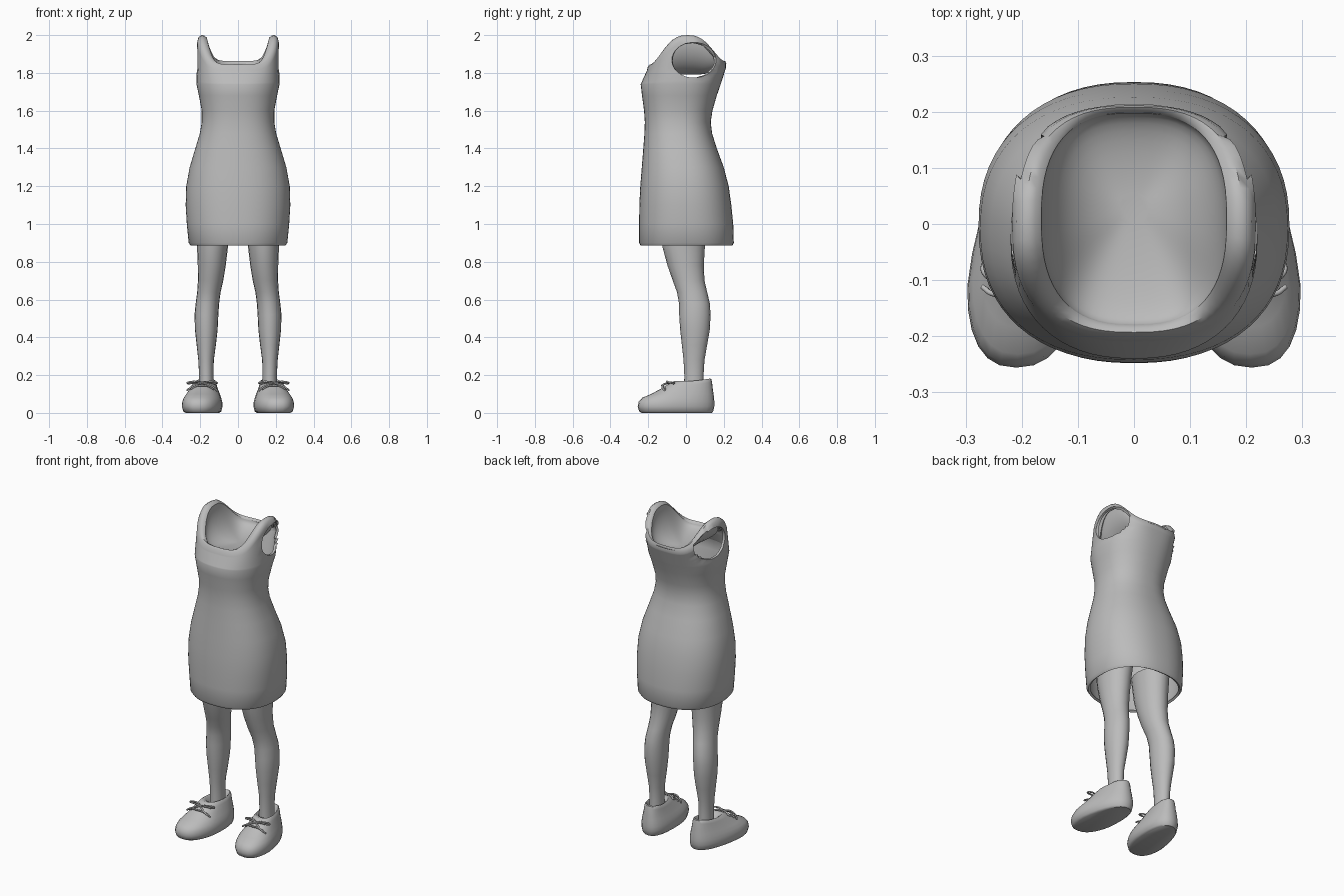
import bpy, bmesh, math

if "Cube" in bpy.data.objects:
    bpy.data.objects.remove(bpy.data.objects["Cube"])

grey = bpy.data.materials.new("plain_grey")
grey.diffuse_color = (0.5, 0.5, 0.5, 1)
grey.use_nodes = True
grey.node_tree.nodes["Principled BSDF"].inputs["Base Color"].default_value = grey.diffuse_color
N = 64


def oval(hx, yf, yb, z, cx=0.0, n=2.3, count=N):
    """Closed superellipse ring, counter-clockwise seen from above."""
    pts = []
    for i in range(count):
        a = 2 * math.pi * i / count
        c, s = math.cos(a), math.sin(a)
        x = hx * math.copysign(abs(c) ** (2 / n), c)
        y = (yf + yb) / 2 + (yb - yf) / 2 * math.copysign(abs(s) ** (2 / n), s)
        pts.append((cx + x, y, z))
    return pts


def loft(bm, rings, cap_start=False, cap_end=False):
    rows = [[bm.verts.new(p) for p in r] for r in rings]
    n = len(rows[0])
    for a, b in zip(rows, rows[1:]):
        for j in range(n):
            k = (j + 1) % n
            bm.faces.new((a[j], a[k], b[k], b[j]))
    if cap_start:
        bm.faces.new(rows[0][::-1])
    if cap_end:
        bm.faces.new(rows[-1])
    return rows


def finish(bm, name, mirror=False, thickness=0, angle=40):
    me = bpy.data.meshes.new(name)
    bm.to_mesh(me)
    bm.free()
    ob = bpy.data.objects.new(name, me)
    bpy.context.collection.objects.link(ob)
    me.materials.append(grey)
    if thickness:
        m = ob.modifiers.new("cloth", 'SOLIDIFY')
        m.thickness, m.offset = thickness, -1
    if mirror:
        ob.modifiers.new("mirror", 'MIRROR')
    bpy.ops.object.select_all(action='DESELECT')
    ob.select_set(True)
    bpy.context.view_layer.objects.active = ob
    bpy.ops.object.convert(target='MESH')
    bpy.ops.object.shade_smooth_by_angle(angle=math.radians(angle))
    return ob


# Dress: height, half width, front y, back y
BODY = [(0.885, 0.250, -0.240, 0.245), (0.90, 0.261, -0.248, 0.253),
        (1.00, 0.271, -0.248, 0.250), (1.10, 0.277, -0.247, 0.240),
        (1.20, 0.274, -0.242, 0.226), (1.30, 0.256, -0.234, 0.200),
        (1.40, 0.226, -0.226, 0.163), (1.48, 0.202, -0.220, 0.138),
        (1.54, 0.192, -0.218, 0.131), (1.60, 0.192, -0.222, 0.140),
        (1.68, 0.207, -0.233, 0.163), (1.74, 0.220, -0.240, 0.184)]


def neck_ring(hx, yf, yb, dz):
    """Neckline loop: low at front and back, high over the shoulders."""
    out = []
    for x, y, _ in oval(hx, yf, yb, 0, n=2.6):
        low = 1.83 if y < 0.02 else 1.848
        out.append((x, y, low + (1.986 - low) * abs(x / hx) ** 5 + dz))
    return out


rings = [oval(h, f, b, z) for z, h, f, b in BODY]
base, shoulder = rings[-1], neck_ring(0.217, -0.208, 0.212, -0.02)
STEPS = 12
for k in range(1, STEPS + 1):
    t = k / STEPS
    rings.append([tuple(p + (q - p) * t for p, q in zip(u, v))
                  for u, v in zip(base, shoulder)])
rings.append(neck_ring(0.209, -0.202, 0.211, 0.004))
rings.append(neck_ring(0.192, -0.193, 0.208, 0.014))
rings.append(neck_ring(0.176, -0.185, 0.203, 0.010))
rim = neck_ring(0.165, -0.180, 0.198, 0.0)
rings.append(rim)

bm = bmesh.new()
rows = loft(bm, rings)
# Armholes: remove the faces inside an oval and fit the edge to it
AY, AZ, RY, RZ = 0.042, 1.868, 0.117, 0.094
crest = {v for r in rows[len(BODY) + STEPS:] for v in r}


def arm_dist(co):
    return math.hypot((co.y - AY) / RY, (co.z - AZ) / RZ)


holes = [f for f in bm.faces
         if abs(f.calc_center_median().x) > 0.12
         and arm_dist(f.calc_center_median()) < 1
         and not all(v in crest for v in f.verts)]
edge_verts = {v for f in holes for v in f.verts}
bmesh.ops.delete(bm, geom=holes, context='FACES')
for v in edge_verts:
    if v.is_valid:
        d = arm_dist(v.co)
        v.co.y = AY + (v.co.y - AY) / d
        v.co.z = AZ + (v.co.z - AZ) / d
finish(bm, "dress", thickness=0.014, angle=50)

# Bowl-shaped lining below the neckline
bm = bmesh.new()
bowl = []
for k in range(0, 10):
    phi = math.pi / 2 * (1 - k / 10)
    r, h = math.sin(phi), 1 - math.cos(phi)
    bowl.append([(x * r, 0.03 + (y - 0.03) * r, 1.79 + (z - 1.79) * h) for x, y, z in rim])
loft(bm, bowl, cap_end=True)
finish(bm, "neck_lining", angle=60)

# Legs: height, centre x, half width, front y, back y
LEG = [(0.12, 0.168, 0.040, -0.010, 0.095), (0.20, 0.168, 0.038, -0.009, 0.093),
       (0.28, 0.169, 0.041, -0.013, 0.098), (0.36, 0.168, 0.051, -0.022, 0.112),
       (0.44, 0.168, 0.060, -0.031, 0.126), (0.52, 0.167, 0.063, -0.036, 0.130),
       (0.58, 0.162, 0.062, -0.037, 0.126), (0.64, 0.154, 0.062, -0.048, 0.112),
       (0.70, 0.145, 0.067, -0.070, 0.098), (0.78, 0.139, 0.074, -0.098, 0.094),
       (0.88, 0.135, 0.082, -0.125, 0.100), (1.02, 0.130, 0.092, -0.140, 0.115)]
bm = bmesh.new()
loft(bm, [oval(h, f, b, z, cx, 2.0, 20) for z, cx, h, f, b in LEG], True, True)
finish(bm, "legs", mirror=True)

# Shoes: height, half width, toe y, heel y; narrower and turned in at the heel
SHOE = [(0.0, 0.088, -0.235, 0.138), (0.008, 0.100, -0.248, 0.144),
        (0.035, 0.107, -0.256, 0.150), (0.060, 0.105, -0.250, 0.150),
        (0.080, 0.099, -0.232, 0.148), (0.100, 0.090, -0.185, 0.146),
        (0.125, 0.078, -0.138, 0.142), (0.150, 0.068, -0.098, 0.138),
        (0.166, 0.061, -0.066, 0.134), (0.170, 0.056, -0.052, 0.127),
        (0.162, 0.048, -0.030, 0.115), (0.130, 0.040, -0.010, 0.100)]
bm = bmesh.new()
shoe = []
for z, h, f, b in SHOE:
    ring = []
    for x, y, _ in oval(h, f, b, z, n=2.4, count=28):
        taper = 1 - 0.75 * max(0.0, y + 0.10)
        lift = 0.012 * max(0.0, (y - 0.05) / 0.08) if z > 0.14 else 0
        ring.append((0.179 - 0.12 * y + x * taper, y, z + lift))
    shoe.append(ring)
loft(bm, shoe, True, True)
finish(bm, "shoes", mirror=True, angle=45)

# Laces: two bow loops, two loose ends and two cross straps on each shoe
LACES = [[(0, -.095, .158), (.04, -.10, .166), (.078, -.085, .160), (.07, -.065, .156), (.03, -.08, .162), (0, -.095, .158)],
         [(0, -.095, .158), (.03, -.118, .150), (.06, -.125, .135), (.08, -.112, .118)],
         [(-.062, -.11, .125), (-.03, -.122, .142), (0, -.128, .145), (.03, -.122, .142), (.062, -.11, .125)]]


def lace(name, pts, side, flip):
    cu = bpy.data.curves.new(name, 'CURVE')
    cu.dimensions = '3D'
    cu.bevel_depth, cu.bevel_resolution, cu.resolution_u = 0.005, 1, 4
    sp = cu.splines.new('BEZIER')
    sp.bezier_points.add(len(pts) - 1)
    for bp, (x, y, z) in zip(sp.bezier_points, pts):
        bp.co = (side * (0.19 + flip * x), y, z)
        bp.handle_left_type = bp.handle_right_type = 'AUTO'
    cu.materials.append(grey)
    bpy.context.collection.objects.link(bpy.data.objects.new(name, cu))


for side in (-1, 1):
    for flip in (-1, 1):
        lace("lace_loop", LACES[0], side, flip)
        lace("lace_end", LACES[1], side, flip)
    lace("lace_strap", LACES[2], side, 1)
